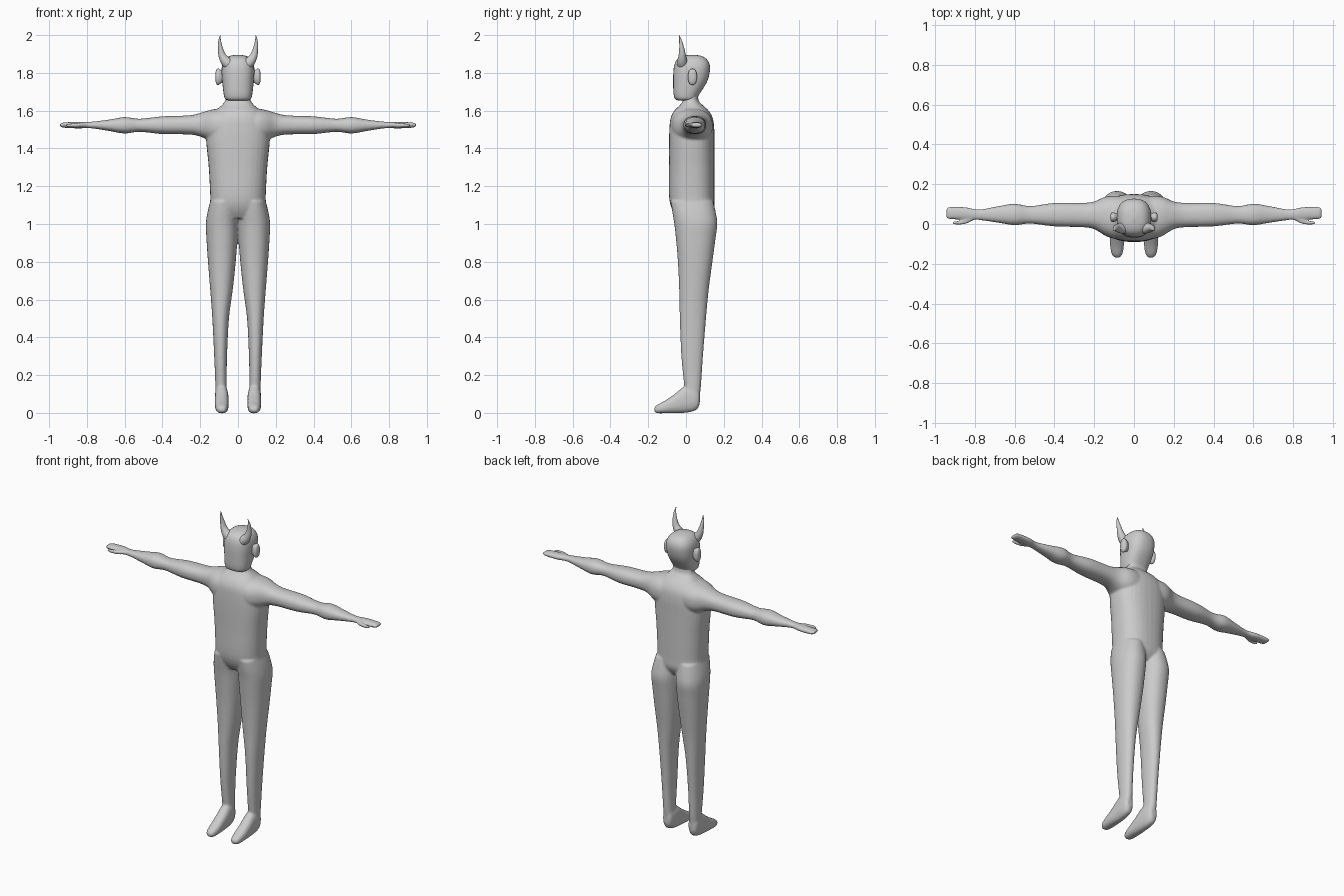
import bpy, bmesh, math
from mathutils import Vector

skin = bpy.data.materials.new("plain grey")
skin.diffuse_color = (0.6, 0.6, 0.6, 1)


def spline(rows, steps):
    """Smoothly interpolate rows of numbers (Catmull-Rom)."""
    out = []
    for i in range(len(rows) - 1):
        p0, p1 = rows[max(i - 1, 0)], rows[i]
        p2, p3 = rows[i + 1], rows[min(i + 2, len(rows) - 1)]
        for k in range(steps):
            t = k / steps
            out.append([0.5 * (2 * b + (c - a) * t + (2 * a - 5 * b + 4 * c - d) * t * t
                               + (3 * b - a - 3 * c + d) * t ** 3)
                        for a, b, c, d in zip(p0, p1, p2, p3)])
    return out + [list(rows[-1])]


def skin_rings(bm, rings):
    """Bridge closed rings of points and cap both ends."""
    loops = [[bm.verts.new(p) for p in r] for r in rings]
    n = len(loops[0])
    for a, b in zip(loops, loops[1:]):
        for i in range(n):
            bm.faces.new((a[i], a[(i + 1) % n], b[(i + 1) % n], b[i]))
    bm.faces.new(loops[0][::-1])
    bm.faces.new(loops[-1])


def loft(bm, axis, rows, side=1, power=2.0, n=32, steps=4):
    """Rows: position on axis, then low/high bounds on the other two axes."""
    rings = []
    for t, a0, a1, b0, b1 in spline(rows, steps):
        ring = []
        for i in range(n):
            ang = 2 * math.pi * i / n
            c, s = math.cos(ang), math.sin(ang)
            u = (a0 + a1) / 2 + (a1 - a0) / 2 * math.copysign(abs(c) ** (2 / power), c)
            v = (b0 + b1) / 2 + (b1 - b0) / 2 * math.copysign(abs(s) ** (2 / power), s)
            x, y, z = {"x": (t, u, v), "y": (u, t, v), "z": (u, v, t)}[axis]
            ring.append((x * side, y, z))
        rings.append(ring)
    skin_rings(bm, rings)


def finish(bm, name):
    bmesh.ops.recalc_face_normals(bm, faces=bm.faces)
    for f in bm.faces:
        f.smooth = True
    me = bpy.data.meshes.new(name)
    bm.to_mesh(me)
    bm.free()
    me.materials.append(skin)
    ob = bpy.data.objects.new(name, me)
    bpy.context.collection.objects.link(ob)
    return ob


# body: torso, neck and limbs fused into one smooth skin
body = bmesh.new()
loft(body, "z", [
    (1.03, -.12, .12, -.045, .12), (1.08, -.147, .147, -.075, .148),
    (1.15, -.147, .147, -.09, .15), (1.3, -.155, .155, -.09, .15),
    (1.42, -.167, .167, -.09, .15), (1.5, -.168, .168, -.088, .15),
    (1.56, -.15, .15, -.082, .142), (1.6, -.118, .118, -.062, .12),
    (1.63, -.085, .085, -.032, .088), (1.66, -.066, .066, -.015, .065),
    (1.74, -.064, .064, -.01, .065)], power=2.4)
for side in (1, -1):
    # arm and mitten hand
    loft(body, "x", [
        (.06, -.075, .14, 1.43, 1.612), (.11, -.072, .142, 1.43, 1.61),
        (.15, -.056, .135, 1.44, 1.603), (.2, -.026, .113, 1.463, 1.588),
        (.26, -.016, .106, 1.474, 1.575), (.4, -.012, .106, 1.476, 1.57),
        (.52, .002, .09, 1.488, 1.557), (.6, -.006, .102, 1.479, 1.566),
        (.68, .006, .09, 1.492, 1.553), (.78, .02, .073, 1.507, 1.541),
        (.84, .022, .084, 1.506, 1.541), (.9, .024, .086, 1.508, 1.539),
        (.93, .024, .086, 1.511, 1.536), (.942, .03, .08, 1.516, 1.532)], side, 2.3)
    # thumb
    loft(body, "x", [
        (.8, .022, .045, 1.513, 1.535), (.84, .002, .025, 1.511, 1.536),
        (.87, -.003, .016, 1.511, 1.534), (.9, -.003, .014, 1.512, 1.532),
        (.912, .001, .011, 1.516, 1.528)], side)
    # leg
    loft(body, "z", [
        (.06, .058, .118, .0, .07), (.15, .06, .12, -.01, .08),
        (.3, .058, .126, -.025, .09), (.5, .048, .136, -.033, .106),
        (.65, .028, .147, -.036, .12), (.8, .012, .159, -.043, .14),
        (.92, .003, .167, -.053, .156), (1.0, .0, .17, -.062, .166),
        (1.06, .0, .162, -.072, .158), (1.12, .005, .147, -.08, .145)], side, 2.2)
    # foot
    loft(body, "y", [
        (.073, .072, .105, .05, .1), (.06, .06, .117, .02, .14),
        (.03, .053, .122, .006, .15), (-.01, .05, .122, 0, .14),
        (-.06, .05, .122, -.002, .1), (-.11, .051, .12, -.002, .066),
        (-.15, .058, .113, -.002, .044), (-.168, .07, .1, .006, .03)], side, 2.4)
body = finish(body, "body")
fuse = body.modifiers.new("fuse", "REMESH")
fuse.mode, fuse.voxel_size, fuse.use_smooth_shade = "VOXEL", .006, True
blend = body.modifiers.new("blend", "SMOOTH")
blend.factor, blend.iterations = .5, 8

# head
head = bmesh.new()
loft(head, "z", [
    (1.654, -.05, .05, -.042, .045), (1.662, -.068, .068, -.058, .057),
    (1.69, -.076, .076, -.066, .073), (1.75, -.083, .083, -.068, .11),
    (1.8, -.087, .087, -.067, .125), (1.84, -.084, .084, -.062, .126),
    (1.87, -.07, .07, -.048, .112), (1.888, -.047, .047, -.02, .086),
    (1.896, -.012, .012, .02, .046)], power=2.5)
finish(head, "head")

for side, label in ((1, "left"), (-1, "right")):
    # ear
    ear = bmesh.new()
    loft(ear, "x", [
        (.07, .018, .05, 1.75, 1.81), (.09, .014, .054, 1.745, 1.815),
        (.102, .01, .058, 1.736, 1.822), (.113, .012, .056, 1.739, 1.819),
        (.119, .022, .046, 1.755, 1.803)], side, 2.2)
    finish(ear, label + "_ear")
    # horn: tapered tube along a curve of (x, y, z, radius)
    path = spline([(.03, -.015, 1.835, .034), (.062, -.02, 1.858, .028),
                   (.083, -.02, 1.89, .02), (.092, -.022, 1.925, .014),
                   (.097, -.028, 1.965, .008), (.094, -.036, 2.0, .001)], 5)
    rings = []
    for i, (x, y, z, r) in enumerate(path):
        a, b = path[max(i - 1, 0)], path[min(i + 1, len(path) - 1)]
        d = Vector(b[:3]) - Vector(a[:3])
        u = d.cross(Vector((0, 1, 0))).normalized()
        v = d.cross(u).normalized()
        ring = [Vector((x, y, z)) + r * (math.cos(k * math.pi / 8) * u
                + math.sin(k * math.pi / 8) * v) for k in range(16)]
        rings.append([(p.x * side, p.y, p.z) for p in ring])
    horn = bmesh.new()
    skin_rings(horn, rings)
    finish(horn, label + "_horn")
